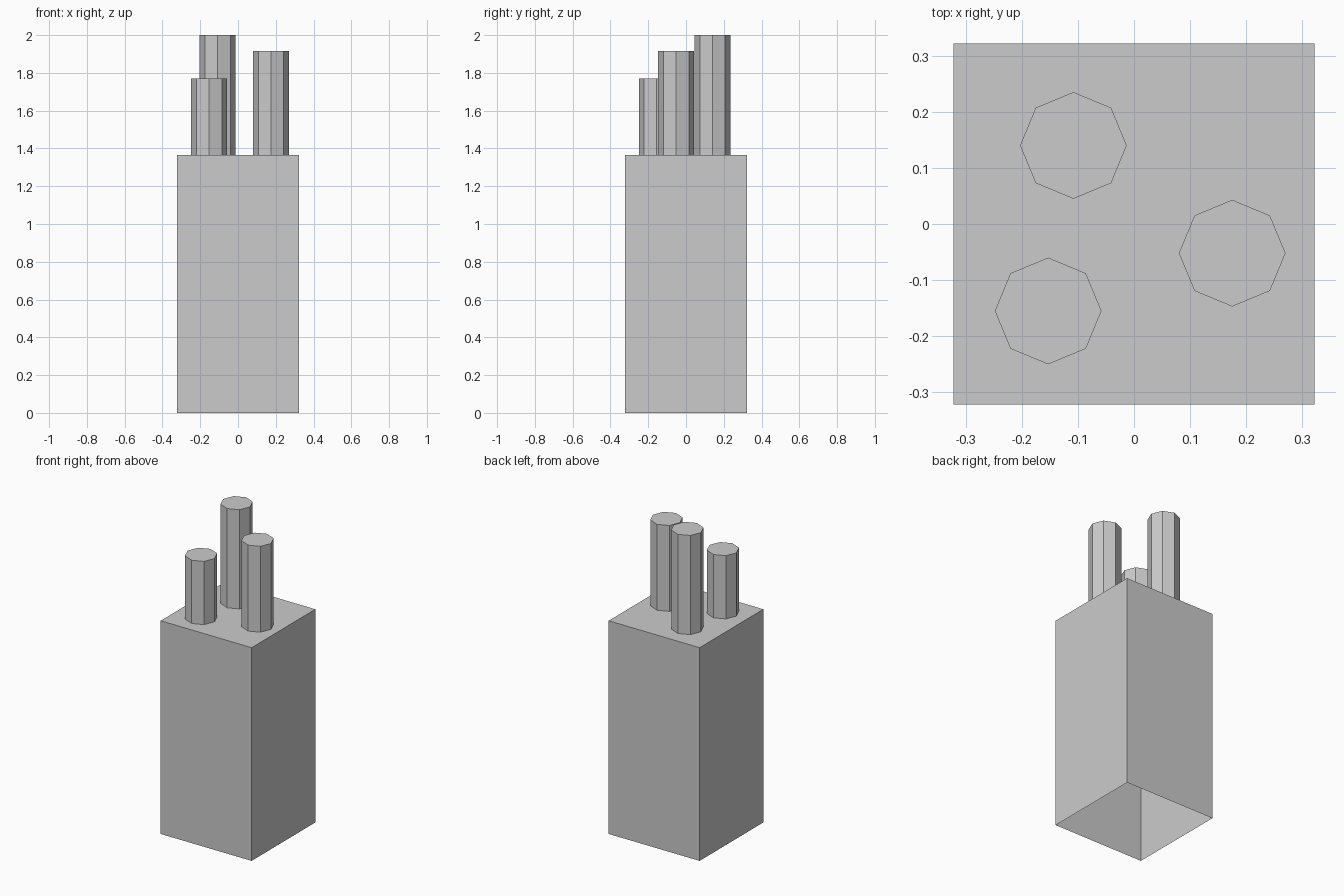
import bpy
import bmesh
from mathutils import Matrix, Vector

cube = bpy.data.objects.get("Cube")
if cube:
    bpy.data.objects.remove(cube, do_unlink=True)

STACK_HALF = 0.322
STACK_TOP = 1.365
POT_RADIUS = 0.095

# One plain grey for everything
grey = bpy.data.materials.new("plain_grey")
grey.use_nodes = True
colour = (0.6, 0.6, 0.6, 1)
grey.diffuse_color = colour
grey.node_tree.nodes["Principled BSDF"].inputs["Base Color"].default_value = colour


def open_prism(name, sides, radius, x, y, bottom, top, turn=0.0):
    """Flat-sided upright prism with a closed top and an open underside."""
    bm = bmesh.new()
    bmesh.ops.create_cone(
        bm, cap_ends=True, segments=sides, radius1=radius, radius2=radius,
        depth=top - bottom, matrix=Matrix.Rotation(turn, 4, "Z"))
    bmesh.ops.translate(bm, verts=bm.verts, vec=Vector((x, y, (top + bottom) / 2)))
    bm.normal_update()
    underside = [f for f in bm.faces if f.normal.z < -0.9]
    bmesh.ops.delete(bm, geom=underside, context="FACES")
    mesh = bpy.data.meshes.new(name)
    bm.to_mesh(mesh)
    bm.free()
    mesh.materials.append(grey)
    obj = bpy.data.objects.new(name, mesh)
    bpy.context.collection.objects.link(obj)
    return obj


# Square chimney stack, hollow below
QUARTER = 3.14159265 / 4
open_prism("chimney_stack", 4, STACK_HALF * 2 ** 0.5, 0, 0, 0, STACK_TOP, QUARTER)

# Three octagonal pots of different heights
pots = {
    "back_pot": (-0.108, 0.14, 2.0),
    "left_pot": (0.175, -0.052, 1.915),
    "front_pot": (-0.153, -0.155, 1.77),
}
for name, (x, y, top) in pots.items():
    open_prism(name, 8, POT_RADIUS, x, y, STACK_TOP, top)
